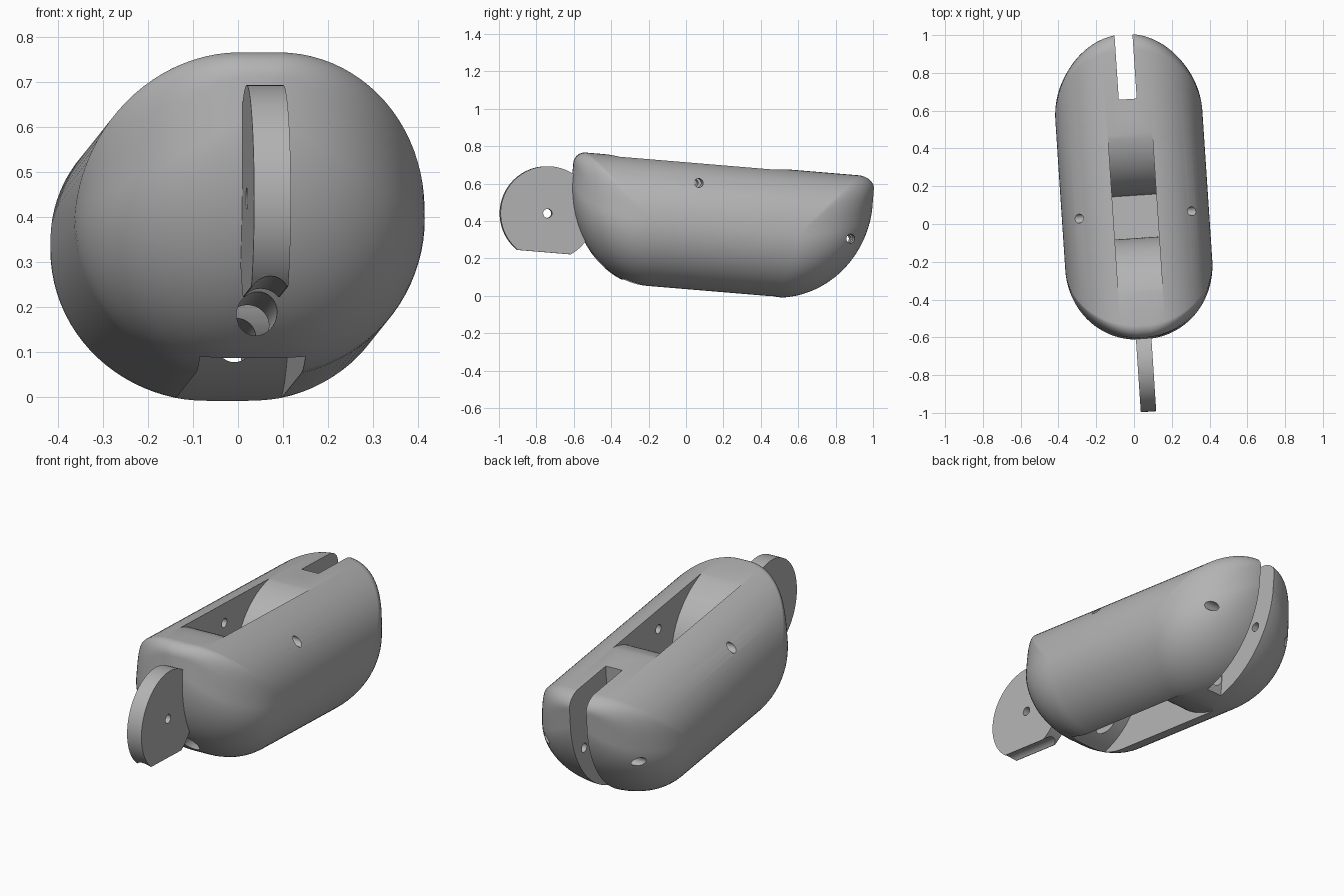
import bpy, bmesh, math
from mathutils import Matrix, Vector

cube = bpy.data.objects.get("Cube")
if cube:
    bpy.data.objects.remove(cube, do_unlink=True)

grey = bpy.data.materials.new("plain_grey")
grey.use_nodes = True
grey.diffuse_color = (0.45, 0.45, 0.45, 1)
grey.node_tree.nodes["Principled BSDF"].inputs["Base Color"].default_value = (0.45, 0.45, 0.45, 1)

HALF_LEN, RAD, FLAT = 0.808, 0.345, 0.045


def make_object(name, bm):
    bmesh.ops.recalc_face_normals(bm, faces=bm.faces)
    mesh = bpy.data.meshes.new(name)
    bm.to_mesh(mesh)
    bm.free()
    obj = bpy.data.objects.new(name, mesh)
    bpy.context.collection.objects.link(obj)
    mesh.materials.append(grey)
    return obj


def prism(name, profile, width):
    """Extrude a (y, z) profile along x, centred on x = 0."""
    bm = bmesh.new()
    a, b = [[bm.verts.new((s * width / 2, y, z)) for y, z in profile] for s in (-1, 1)]
    bm.faces.new(a)
    bm.faces.new(b)
    n = len(profile)
    for i in range(n):
        j = (i + 1) % n
        bm.faces.new((a[i], a[j], b[j], b[i]))
    return make_object(name, bm)


def arc(cy, cz, ry, rz, start, end, steps):
    angles = [math.radians(start + (end - start) * i / steps) for i in range(steps + 1)]
    return [(cy + ry * math.cos(t), cz + rz * math.sin(t)) for t in angles]


def circle(cy, cz, r, steps=48):
    return arc(cy, cz, r, r, 0, 360, steps)[:-1]


def cut(target, cutter, keep=False):
    mod = target.modifiers.new("cut", 'BOOLEAN')
    mod.operation = 'DIFFERENCE'
    mod.solver = 'EXACT'
    mod.object = cutter
    bpy.context.view_layer.objects.active = target
    bpy.ops.object.modifier_apply(modifier=mod.name)
    if not keep:
        bpy.data.objects.remove(cutter, do_unlink=True)


def end_inset(s, x, t, under, edge):
    """Setback of the end surface: round in plan above, domed below, soft top edge."""
    upper = t < math.pi / 2
    m = abs(x) / (FLAT + RAD) if upper else 1
    depth = 0.41 if upper else 0.41 + (under - 0.41) * math.cos(t) ** 2
    inset = depth * (1 - math.sqrt(max(0, 1 - (m * s) ** 2)))
    u = max(0, (s - 0.55) / 0.45)
    return inset + edge * math.sqrt(max(0, 1 - m * m)) * (1 - math.sqrt(max(0, 1 - u * u)))


def body_shell():
    """Stadium section closed by a rounded end at front and back."""
    section = []
    steps = 44
    for side in (1, -1):
        for i in range(steps + 1):
            t = math.pi * (i if side > 0 else steps - i) / steps
            section.append((side * (FLAT + RAD * math.sin(t)), RAD * math.cos(t), t))
    bm = bmesh.new()
    rings, poles = [], []
    for end, under, edge, cz in ((-1, 0.46, 0.06, 0.21), (1, 0.51, 0.09, 0.2)):
        poles.append(bm.verts.new((0, end * HALF_LEN, cz)))
        group = []
        for i in range(24):
            s = math.cos(math.pi / 2 * i / 24)
            group.append([bm.verts.new((x * s, end * (HALF_LEN - end_inset(s, x, t, under, edge)),
                                        cz + (z - cz) * s)) for x, z, t in section])
        rings += group[::-1] if end < 0 else group
    n = len(section)
    for i in range(n):
        j = (i + 1) % n
        for a, b in zip(rings, rings[1:]):
            bm.faces.new((a[i], a[j], b[j], b[i]))
        bm.faces.new((poles[0], rings[0][j], rings[0][i]))
        bm.faces.new((poles[1], rings[-1][i], rings[-1][j]))
    return make_object("finger_body", bm)


body = body_shell()

# Upper pocket between two rounded lips
pocket = (arc(0.345, 0.0, 0.372, RAD, 90, 180, 24)
          + arc(-0.655, 0.0, 0.4, RAD, 0, 90, 24) + [(-0.655, 0.6), (0.345, 0.6)])
cut(body, prism("pocket_cutter", pocket, 0.235))

# Lower slot, whose front and rear walls carry on the same rounded lips
lower = (arc(-0.655, 0.0, 0.4, RAD, -85, -17, 24)
         + arc(0.4, -0.1, 0.38, RAD - 0.104, 180, 270, 24) + [(0.4, -0.6), (-0.62, -0.6)])
cut(body, prism("lower_slot_cutter", lower, 0.235))

# Rear slot for the next joint
rear = [(0.457, -0.6), (1.2, -0.6), (1.2, 0.6), (0.457, 0.6)]
cut(body, prism("rear_slot_cutter", rear, 0.095))

# Cross pin holes
for y, z in ((-0.15, 0.232), (0.688, 0.003)):
    cut(body, prism("pin_cutter", circle(y, z, 0.024, 32), 2))

# Front hinge tab: a disc with a flat underside and a pin hole
outline = []
for y, z in circle(-0.926, 0.004, 0.252, 96):
    if z > -0.204:
        outline.append((y, z))
half = math.sqrt(0.252 ** 2 - 0.208 ** 2)
split = max(i for i, p in enumerate(outline) if p[0] < -0.926 and p[1] < 0) + 1
outline[split:split] = [(-0.926 - half, -0.204), (-0.926 + half, -0.204)]
tab = prism("hinge_tab", outline, 0.082)
cut(tab, prism("tab_pin_cutter", circle(-0.926, 0.004, 0.024, 32), 1))

# Lengthwise cord bore through the tab and the body
bm = bmesh.new()
bmesh.ops.create_cone(bm, cap_ends=True, segments=32, radius1=0.045, radius2=0.045, depth=1.8,
                      matrix=Matrix.Translation((0, -0.4, -0.228)) @ Matrix.Rotation(math.pi / 2, 4, 'X'))
bore = make_object("bore_cutter", bm)
cut(tab, bore, keep=True)
cut(body, bore)

# Pose and shading
pose = (Matrix.Translation(Vector((-0.001, 0.178, 0.36)))
        @ Matrix.Rotation(math.radians(3.8), 4, 'Z') @ Matrix.Rotation(math.radians(-4.75), 4, 'X'))
bpy.ops.object.select_all(action='DESELECT')
for obj in (body, tab):
    obj.data.transform(pose)
    obj.select_set(True)
bpy.context.view_layer.objects.active = body
bpy.ops.object.shade_smooth_by_angle(angle=math.radians(30))
